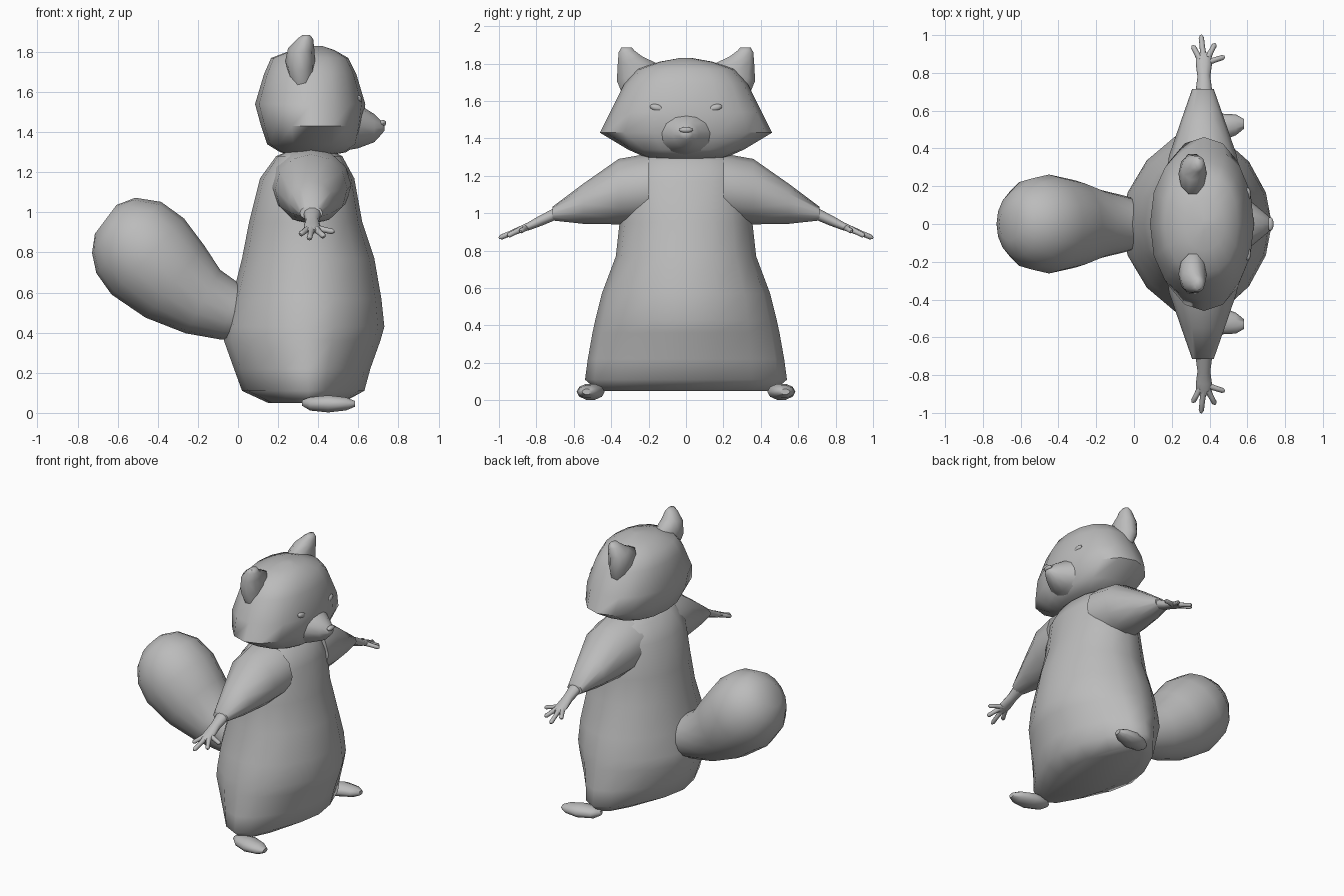
import bpy, bmesh, math
from mathutils import Vector, Matrix

grey = bpy.data.materials.new("fur_grey")
grey.diffuse_color = (0.5, 0.5, 0.5, 1)


def finish(name, bm, mirror=False):
    bmesh.ops.recalc_face_normals(bm, faces=bm.faces)
    for f in bm.faces:
        f.smooth = True
    for e in bm.edges:
        if len(e.link_faces) == 2 and e.calc_face_angle() > math.radians(55):
            e.smooth = False
    me = bpy.data.meshes.new(name)
    bm.to_mesh(me)
    bm.free()
    me.materials.append(grey)
    ob = bpy.data.objects.new(name, me)
    bpy.context.collection.objects.link(ob)
    if mirror:
        m = ob.modifiers.new("mirror", 'MIRROR')
        m.use_axis = (False, True, False)
    return ob


def loft(bm, rings):
    """Skin a list of point rings and close both ends."""
    vs = [[bm.verts.new(p) for p in r] for r in rings]
    n = len(vs[0])
    for a, b in zip(vs, vs[1:]):
        for i in range(n):
            j = (i + 1) % n
            bm.faces.new((a[i], a[j], b[j], b[i]))
    bm.faces.new(vs[0])
    bm.faces.new(vs[-1])


def ring(c, u, v, n=12):
    c, u, v = Vector(c), Vector(u), Vector(v)
    return [c + u * math.cos(2 * math.pi * i / n) + v * math.sin(2 * math.pi * i / n)
            for i in range(n)]


def level(z, x0, x1, hy, p=2.0, xc=0.35, n=16):
    """Horizontal superellipse with its own front and back depth."""
    out = []
    for i in range(n):
        a = 2 * math.pi * i / n
        c, s = math.cos(a), math.sin(a)
        cx = math.copysign(abs(c) ** (2 / p), c)
        sy = math.copysign(abs(s) ** (2 / p), s)
        out.append(Vector((xc + cx * ((x1 - xc) if c > 0 else (xc - x0)), hy * sy, z)))
    return out


def ellipsoid(name, loc, size, rot=0, mirror=False):
    bm = bmesh.new()
    bmesh.ops.create_uvsphere(bm, u_segments=12, v_segments=8, radius=1)
    bm.transform(Matrix.Translation(loc) @ Matrix.Rotation(rot, 4, 'X')
                 @ Matrix.Diagonal((*size, 1)))
    return finish(name, bm, mirror)


# body
bm = bmesh.new()
loft(bm, [level(*s) for s in [
    (0.05, 0.15, 0.52, 0.47, 1.6), (0.11, 0.02, 0.63, 0.54, 1.6),
    (0.22, -0.02, 0.66, 0.525, 1.65), (0.36, -0.07, 0.71, 0.50, 1.75),
    (0.43, -0.06, 0.73, 0.485, 1.8), (0.57, -0.03, 0.715, 0.45, 1.9),
    (0.77, 0.02, 0.68, 0.375, 2), (0.95, 0.055, 0.62, 0.355, 2),
    (1.17, 0.11, 0.58, 0.335, 2.2), (1.28, 0.19, 0.52, 0.28, 2.2),
    (1.315, 0.27, 0.45, 0.2, 2)]])
finish("body", bm)

# head
bm = bmesh.new()
loft(bm, [level(*s, 0.37) for s in [
    (1.285, 0.28, 0.46, 0.12, 2), (1.30, 0.21, 0.54, 0.22, 2.1),
    (1.34, 0.145, 0.60, 0.31, 2.2), (1.43, 0.115, 0.62, 0.46, 2.1),
    (1.54, 0.085, 0.635, 0.405, 2.2), (1.69, 0.13, 0.59, 0.33, 2.3),
    (1.77, 0.165, 0.55, 0.26, 2.3), (1.81, 0.27, 0.48, 0.14, 2),
    (1.83, 0.36, 0.42, 0.03, 2)]])
finish("head", bm)

# snout
bm = bmesh.new()
loft(bm, [ring((x, 0, z), (0, ry, 0), (0, 0, rz)) for x, z, ry, rz in [
    (0.49, 1.43, 0.24, 0.13), (0.60, 1.43, 0.135, 0.11), (0.68, 1.42, 0.07, 0.07),
    (0.72, 1.422, 0.035, 0.028), (0.73, 1.422, 0.018, 0.015)]])
finish("snout", bm)
ellipsoid("nose", (0.722, 0, 1.445), (0.017, 0.037, 0.016))
ellipsoid("eyes", (0.602, 0.155, 1.563), (0.017, 0.039, 0.019), math.radians(14), True)

# ears
bm = bmesh.new()
loft(bm, [ring((x, y, z), (rx, 0, 0), (0, ry, t), 10) for x, y, z, rx, ry, t in [
    (0.32, 0.24, 1.68, 0.065, 0.10, -0.06), (0.31, 0.265, 1.755, 0.075, 0.11, -0.05),
    (0.315, 0.30, 1.82, 0.065, 0.068, -0.02), (0.335, 0.318, 1.865, 0.04, 0.044, -0.005),
    (0.34, 0.318, 1.885, 0.018, 0.03, 0)]])
finish("ears", bm, True)

# upper arms
bm = bmesh.new()
loft(bm, [ring((0.365, y, z), (rx, 0, 0), (0, 0, rz)) for y, z, rx, rz in [
    (0.20, 1.135, 0.20, 0.183), (0.36, 1.115, 0.18, 0.175),
    (0.55, 1.05, 0.115, 0.107), (0.715, 0.997, 0.057, 0.036)]])
finish("sleeves", bm, True)

# forearms with hands
bm = bmesh.new()
loft(bm, [ring((0.37, y, z), (rx, 0, 0), (0, 0.4 * rz, rz), 10) for y, z, rx, rz in [
    (0.69, 1.0, 0.046, 0.03), (0.78, 0.958, 0.034, 0.026), (0.84, 0.93, 0.042, 0.02),
    (0.88, 0.915, 0.042, 0.017), (0.905, 0.905, 0.022, 0.012)]])
for a, tip in [((0.35, 0.87, 0.918), (0.31, 0.945, 0.89)),
               ((0.368, 0.88, 0.915), (0.355, 1.0, 0.867)),
               ((0.39, 0.88, 0.915), (0.43, 0.955, 0.878)),
               ((0.385, 0.855, 0.922), (0.48, 0.885, 0.903))]:
    a, tip = Vector(a), Vector(tip)
    d = (tip - a).normalized()
    side = d.cross(Vector((0, 0, 1))).normalized()
    up = side.cross(d)
    loft(bm, [ring(a.lerp(tip, t), side * r, up * r, 8)
              for t, r in [(0, 0.018), (0.5, 0.014), (0.88, 0.014), (1, 0.006)]])
finish("hands", bm, True)

# feet
bm = bmesh.new()
loft(bm, [ring((x, y, z), (0, ry, 0), (0, 0, rz), 10) for x, y, z, ry, rz in [
    (0.32, 0.49, 0.05, 0.02, 0.015), (0.36, 0.495, 0.045, 0.055, 0.035),
    (0.45, 0.51, 0.045, 0.075, 0.045), (0.54, 0.525, 0.045, 0.055, 0.034),
    (0.583, 0.53, 0.045, 0.025, 0.015)]])
finish("feet", bm, True)

# tail
path = [(0.04, 0.48, 0.12), (-0.04, 0.505, 0.147), (-0.175, 0.555, 0.18),
        (-0.315, 0.655, 0.232), (-0.45, 0.78, 0.262), (-0.545, 0.875, 0.24),
        (-0.62, 0.935, 0.175), (-0.66, 0.965, 0.09)]
bm = bmesh.new()
rings = []
for i, (x, z, r) in enumerate(path):
    a, b = path[max(i - 1, 0)], path[min(i + 1, len(path) - 1)]
    d = Vector((b[0] - a[0], 0, b[1] - a[1])).normalized()
    rings.append(ring((x, 0, z), (0, r, 0), Vector((-d.z, 0, d.x)) * r, 16))
loft(bm, rings)
finish("tail", bm)
